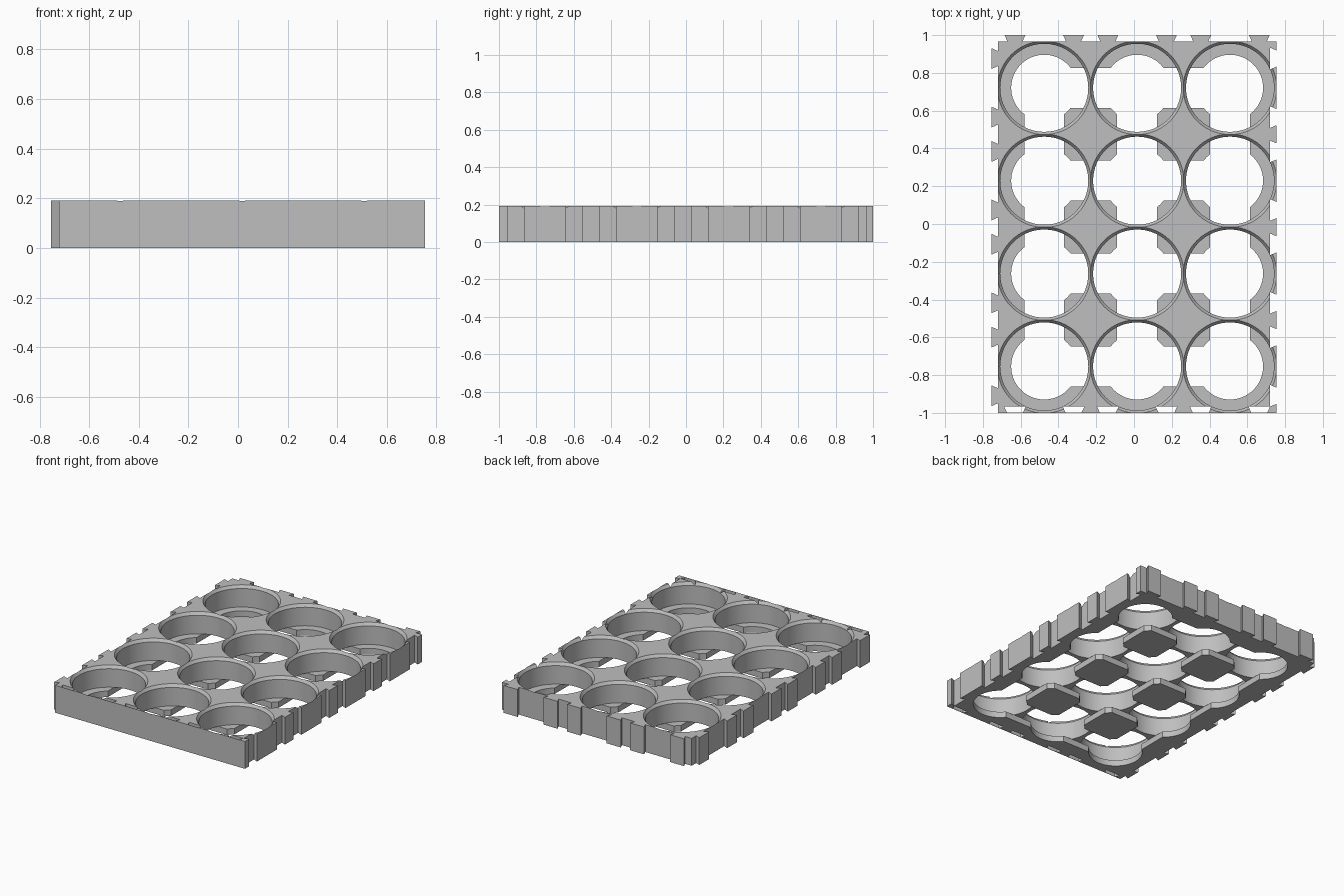
import bpy, bmesh, math

if "Cube" in bpy.data.objects:
    bpy.data.objects.remove(bpy.data.objects["Cube"])

PITCH, TAIL, HEIGHT, FLOOR = 0.4917, 0.0333, 0.192, 0.042
COLS, ROWS = 3, 4
LEFT, FRONT = -0.721, -1.0
RIGHT, BACK = LEFT + COLS * PITCH, FRONT + ROWS * PITCH
WELL_R, RIM_R, HOLE_R, RIM_DROP = 0.233, 0.2475, 0.175, 0.02
JOINT = 0.155          # joint offset from each well centre
SKIN = 0.002           # thin closing wall on the front
xs = [LEFT + (i + 0.5) * PITCH for i in range(COLS)]
ys = [FRONT + (j + 0.5) * PITCH for j in range(ROWS)]

grey = bpy.data.materials.new("plain grey")
grey.use_nodes = True
grey.diffuse_color = (0.52, 0.52, 0.52, 1)
grey.node_tree.nodes["Principled BSDF"].inputs["Base Color"].default_value = grey.diffuse_color


def finish(name, bm):
    bmesh.ops.recalc_face_normals(bm, faces=bm.faces)
    mesh = bpy.data.meshes.new(name)
    bm.to_mesh(mesh)
    bm.free()
    mesh.materials.append(grey)
    ob = bpy.data.objects.new(name, mesh)
    bpy.context.scene.collection.objects.link(ob)
    return ob


def prism(name, outline, z0, z1):
    """Extrude a flat outline upwards."""
    bm = bmesh.new()
    face = bm.faces.new([bm.verts.new((x, y, z0)) for x, y in outline])
    new = bmesh.ops.extrude_face_region(bm, geom=[face])["geom"]
    verts = [g for g in new if isinstance(g, bmesh.types.BMVert)]
    bmesh.ops.translate(bm, verts=verts, vec=(0, 0, z1 - z0))
    return finish(name, bm)


def box(name, x0, x1, y0, y1, z0, z1):
    return prism(name, [(x0, y0), (x1, y0), (x1, y1), (x0, y1)], z0, z1)


def turned(name, cx, cy, profile, n=96):
    """Closed solid of revolution from (radius, z) points."""
    bm = bmesh.new()
    rings = [[bm.verts.new((cx + r * math.cos(2 * math.pi * k / n),
                            cy + r * math.sin(2 * math.pi * k / n), z))
              for k in range(n)] for r, z in profile]
    for a, b in zip(rings, rings[1:]):
        for k in range(n):
            m = (k + 1) % n
            bm.faces.new((a[k], a[m], b[m], b[k]))
    bm.faces.new(rings[0])
    bm.faces.new(rings[-1])
    return finish(name, bm)


def dovetail(name, along_x, centre, near, far, half_near, half_far, z0, z1):
    """Trapezoid prism whose width changes between two depths."""
    pts = [(centre - half_near, near), (centre + half_near, near),
           (centre + half_far, far), (centre - half_far, far)]
    if not along_x:
        pts = [(b, a) for a, b in pts]
    return prism(name, pts, z0, z1)


# Solid block
tray = box("tray", LEFT, RIGHT, FRONT, BACK, 0, HEIGHT)
cutters = []

# Round wells with a bevelled rim and a smaller hole in the floor
well = [(HOLE_R, -0.05), (HOLE_R, FLOOR), (WELL_R, FLOOR),
        (WELL_R, HEIGHT - RIM_DROP), (RIM_R, HEIGHT), (RIM_R, HEIGHT + 0.05)]
for x in xs:
    for y in ys:
        cutters.append(turned("well_cutter", x, y, well))

# Crossing channels through the floor, leaving pads between the wells
W = PITCH / 2 - 0.14
for y in ys:
    cutters.append(box("channel_cutter", xs[0], xs[-1], y - W, y + W, -0.05, FLOOR))
for x in xs:
    cutters.append(box("channel_cutter", x - W, x + W, ys[0], ys[-1], -0.05, FLOOR))

# Dovetail joints: tails on the left and back, sockets on the right and front
for s in (-1, 1):
    for y in ys:
        c = y + s * JOINT
        dovetail("left_tail", False, c, LEFT, LEFT - TAIL, 0.04, 0.055, 0, HEIGHT)
        cutters.append(dovetail("right_socket_cutter", False, c, RIGHT - TAIL,
                                RIGHT + 0.001, 0.057, 0.0425, -0.05, HEIGHT + 0.05))
    for x in xs:
        c = x + s * JOINT
        dovetail("back_tail", True, c, BACK, BACK + TAIL, 0.04, 0.055, 0, HEIGHT)
        cutters.append(dovetail("front_socket_cutter", True, c, FRONT + TAIL,
                                FRONT + SKIN, 0.057, 0.0425, -0.05, HEIGHT + 0.05))

# Cut everything out of the block, then drop the cutters
for cutter in cutters:
    mod = tray.modifiers.new("cut", "BOOLEAN")
    mod.operation = "DIFFERENCE"
    mod.solver = "EXACT"
    mod.object = cutter
bpy.context.view_layer.update()
graph = bpy.context.evaluated_depsgraph_get()
result = bpy.data.meshes.new_from_object(tray.evaluated_get(graph))
tray.modifiers.clear()
tray.data = result
for cutter in cutters:
    bpy.data.objects.remove(cutter)

# Smooth round walls, crisp edges
bpy.ops.object.select_all(action="DESELECT")
tray.select_set(True)
bpy.context.view_layer.objects.active = tray
bpy.ops.object.shade_smooth_by_angle(angle=math.radians(25))
